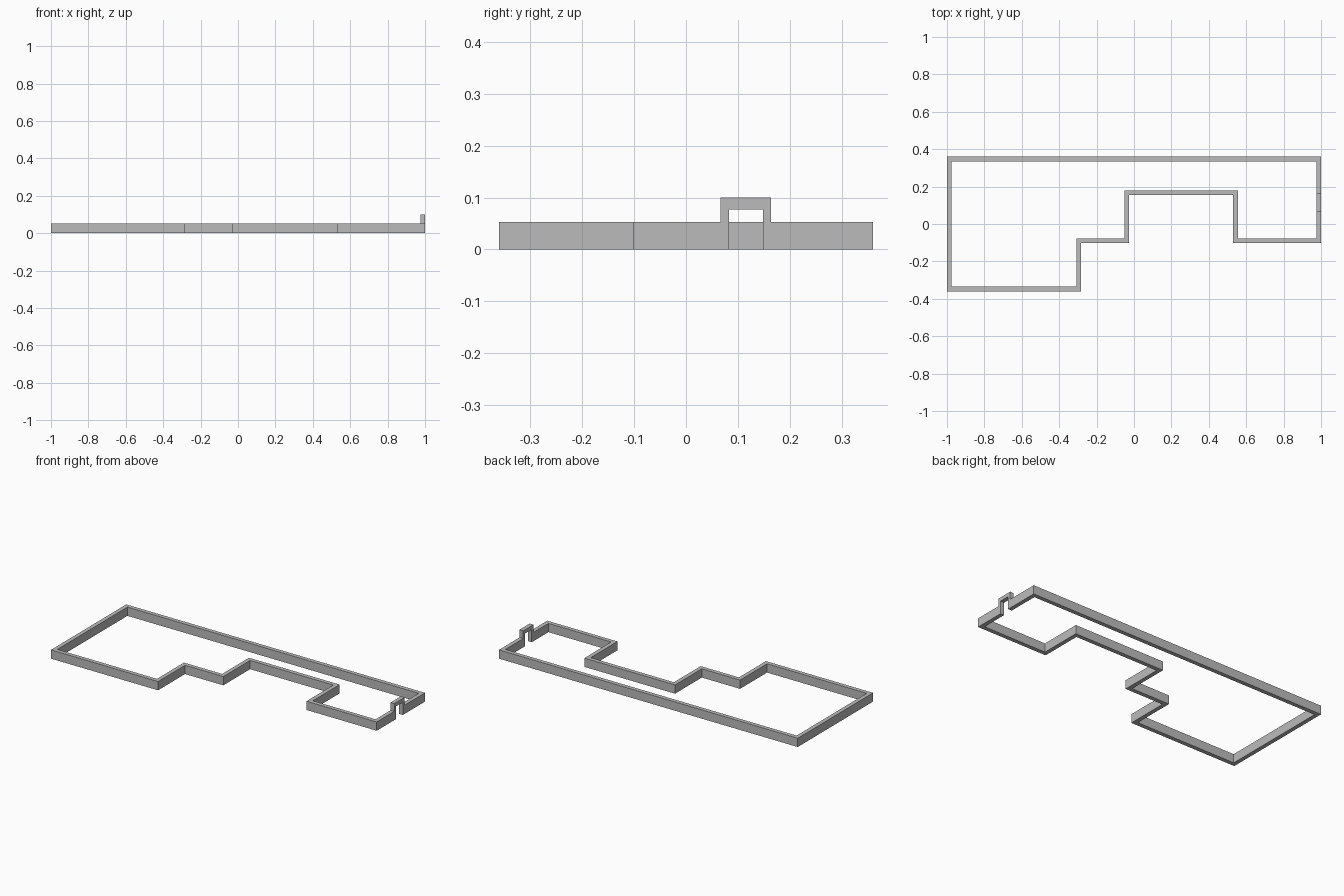
import bpy
import bmesh

cube = bpy.data.objects.get("Cube")
if cube:
    bpy.data.objects.remove(cube, do_unlink=True)

T = 0.025          # wall thickness
WALL_H = 0.053     # wall height
DOOR = (0.083, 0.148)    # doorway span in y
FRAME = (0.066, 0.164)   # raised surround span in y
LINTEL_Z, FRAME_H = 0.077, 0.1

grey = bpy.data.materials.new("plain grey")
grey.use_nodes = True
color = (0.5, 0.5, 0.5, 1)
grey.diffuse_color = color
grey.node_tree.nodes["Principled BSDF"].inputs["Base Color"].default_value = color


def finish(name, bm):
    bmesh.ops.recalc_face_normals(bm, faces=bm.faces)
    mesh = bpy.data.meshes.new(name)
    bm.to_mesh(mesh)
    bm.free()
    mesh.materials.append(grey)
    obj = bpy.data.objects.new(name, mesh)
    bpy.context.collection.objects.link(obj)
    return obj


def offset_inside(points, d):
    """Move each corner of a counter-clockwise right-angled outline inward."""
    result = []
    for i, (x, y) in enumerate(points):
        px, py = points[i - 1]
        nx, ny = points[(i + 1) % len(points)]
        for dx, dy in ((x - px, y - py), (nx - x, ny - y)):
            if abs(dx) > abs(dy):
                oy = d if dx > 0 else -d
            else:
                ox = -d if dy > 0 else d
        result.append((x + ox, y + oy))
    return result


# Perimeter wall, left open at the doorway in the +x side
outline = [(1, DOOR[1]), (1, 0.36), (-1, 0.36), (-1, -0.36), (-0.283, -0.36),
           (-0.283, -0.102), (-0.027, -0.102), (-0.027, 0.154),
           (0.53, 0.154), (0.53, -0.102), (1, -0.102), (1, DOOR[0])]
corners = outline[1:-1]
inner = [(1 - T, DOOR[1])] + offset_inside(corners, T) + [(1 - T, DOOR[0])]

bm = bmesh.new()
outer_v = [bm.verts.new((x, y, 0)) for x, y in outline]
inner_v = [bm.verts.new((x, y, 0)) for x, y in inner]
for i in range(len(outline) - 1):
    bm.faces.new((outer_v[i], outer_v[i + 1], inner_v[i + 1], inner_v[i]))
grown = bmesh.ops.extrude_face_region(bm, geom=bm.faces[:])
top = [v for v in grown["geom"] if isinstance(v, bmesh.types.BMVert)]
bmesh.ops.translate(bm, verts=top, vec=(0, 0, WALL_H))
# Make sure the underside is closed
bmesh.ops.holes_fill(bm, edges=[e for e in bm.edges if e.is_boundary])
finish("perimeter_wall", bm)

# Raised surround over the doorway
profile = [(FRAME[0], WALL_H), (DOOR[0], WALL_H), (DOOR[0], LINTEL_Z),
           (DOOR[1], LINTEL_Z), (DOOR[1], WALL_H), (FRAME[1], WALL_H),
           (FRAME[1], FRAME_H), (FRAME[0], FRAME_H)]
bm = bmesh.new()
face = bm.faces.new([bm.verts.new((1 - T, y, z)) for y, z in profile])
grown = bmesh.ops.extrude_face_region(bm, geom=[face])
front = [v for v in grown["geom"] if isinstance(v, bmesh.types.BMVert)]
bmesh.ops.translate(bm, verts=front, vec=(T, 0, 0))
finish("doorway_surround", bm)
